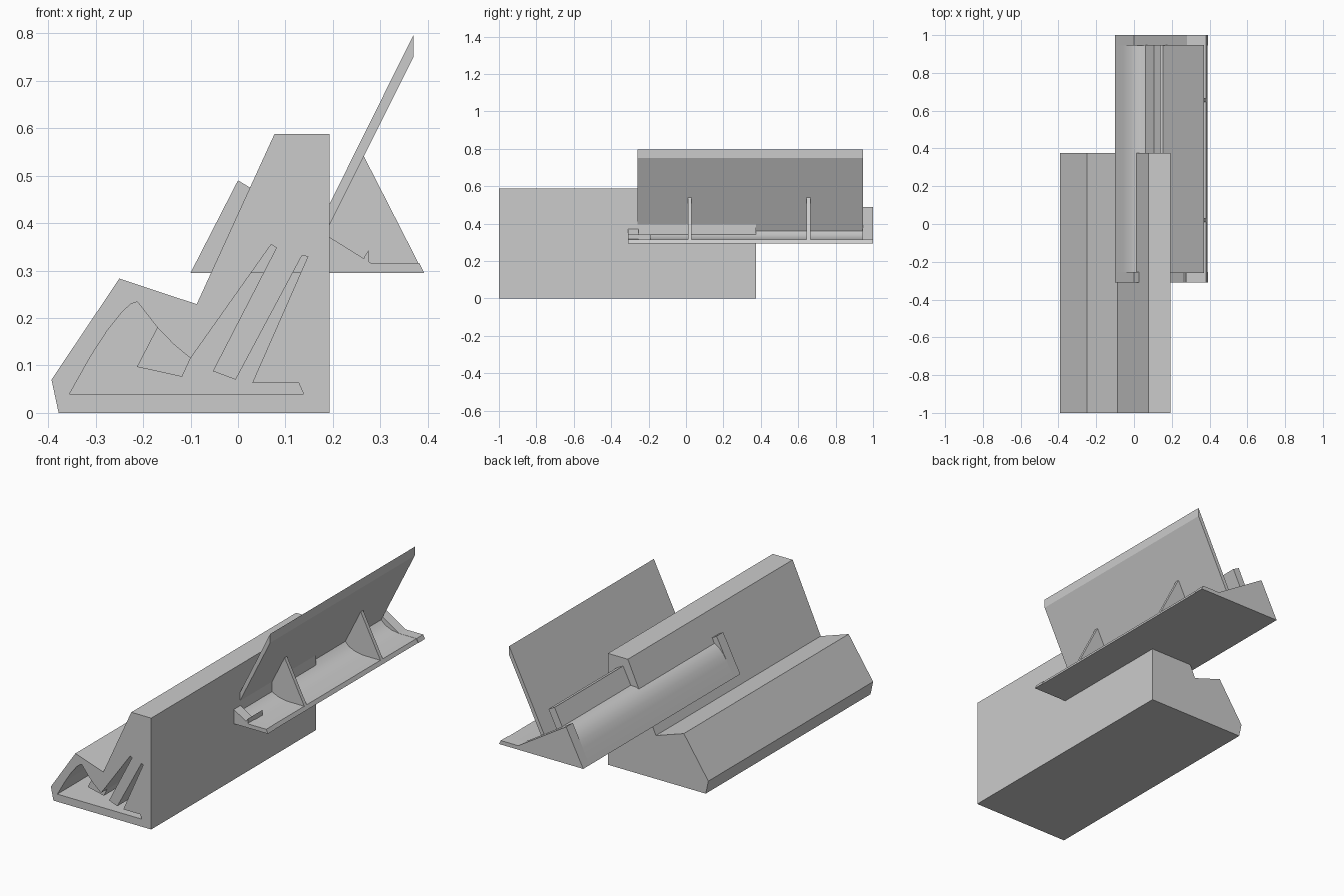
import bpy, bmesh


def prism(name, pts, y0, y1):
    """Extrude an (x, z) profile from y0 to y1."""
    bm = bmesh.new()
    face = bm.faces.new([bm.verts.new((x, y0, z)) for x, z in pts])
    ext = bmesh.ops.extrude_face_region(bm, geom=[face])
    moved = [v for v in ext["geom"] if isinstance(v, bmesh.types.BMVert)]
    bmesh.ops.translate(bm, verts=moved, vec=(0, y1 - y0, 0))
    bmesh.ops.recalc_face_normals(bm, faces=bm.faces)
    mesh = bpy.data.meshes.new(name)
    bm.to_mesh(mesh)
    bm.free()
    ob = bpy.data.objects.new(name, mesh)
    bpy.context.collection.objects.link(ob)
    return ob


def smooth(ob, degrees=25):
    bpy.ops.object.select_all(action='DESELECT')
    ob.select_set(True)
    bpy.context.view_layer.objects.active = ob
    bpy.ops.object.shade_smooth_by_angle(angle=degrees * 3.14159 / 180)


# Large dock block
dock = prism("dock_body", [(-0.378, 0), (-0.393, 0.07), (-0.25, 0.283), (-0.087, 0.229),
                           (0.077, 0.588), (0.193, 0.588), (0.193, 0)], -1, 0.375)

# Hollow open at the front, with two leaning slots
hollow = prism("dock_hollow", [
    (-0.355, 0.04), (-0.31, 0.12), (-0.275, 0.174), (-0.243, 0.214), (-0.225, 0.23),
    (-0.212, 0.234), (-0.17, 0.18), (-0.135, 0.144), (-0.1, 0.115),
    (0.07, 0.355), (0.081, 0.348), (-0.053, 0.088), (-0.005, 0.07),
    (0.135, 0.332), (0.147, 0.329), (0.03, 0.063), (0.128, 0.063), (0.138, 0.04)],
    -1.1, 0.325)
hollow.hide_render = True
cut = dock.modifiers.new("hollow", 'BOOLEAN')
cut.operation, cut.solver, cut.object = 'DIFFERENCE', 'EXACT', hollow
bpy.context.view_layer.objects.active = dock
bpy.ops.object.modifier_apply(modifier=cut.name)
bpy.data.objects.remove(hollow)

# Stop block hanging inside the hollow
prism("inner_stop", [(-0.17, 0.18), (-0.213, 0.097), (-0.118, 0.076), (-0.1, 0.115),
                     (-0.135, 0.144)], -0.95, 0.33)

# Stand: curved front, leaning rear lip, slot, leaning panel, cove and floor
stand = prism("stand_body", [
    (-0.1, 0.295), (-0.06, 0.373), (-0.042, 0.403), (-0.02, 0.428), (0.005, 0.445),
    (0.03, 0.454), (0.06, 0.455), (0.105, 0.545), (0.14, 0.527), (0.057, 0.36),
    (0.153, 0.36), (0.37, 0.797), (0.37, 0.75), (0.175, 0.36), (0.198, 0.338),
    (0.235, 0.322), (0.28, 0.315), (0.38, 0.315), (0.39, 0.295)], -0.26, 0.947)
smooth(stand)

# End walls of the stand
wall = [(-0.1, 0.295), (0, 0.49), (0.025, 0.475), (0.28, 0.316), (0.382, 0.316),
        (0.392, 0.295)]
for side, y0, y1 in (("near", -0.31, -0.255), ("far", 0.945, 1.0)):
    prism("end_wall_" + side, wall, y0, y1)

# Triangular braces behind the panel
for i, y in enumerate((0.02, 0.655)):
    prism(f"brace_{i + 1}", [(0.16, 0.31), (0.16, 0.345), (0.263, 0.545), (0.382, 0.312)],
          y - 0.01, y + 0.01)

# Small rib on the near end
prism("small_rib", [(0.265, 0.31), (0.265, 0.327), (0.275, 0.343), (0.275, 0.31)],
      -0.31, -0.19)
